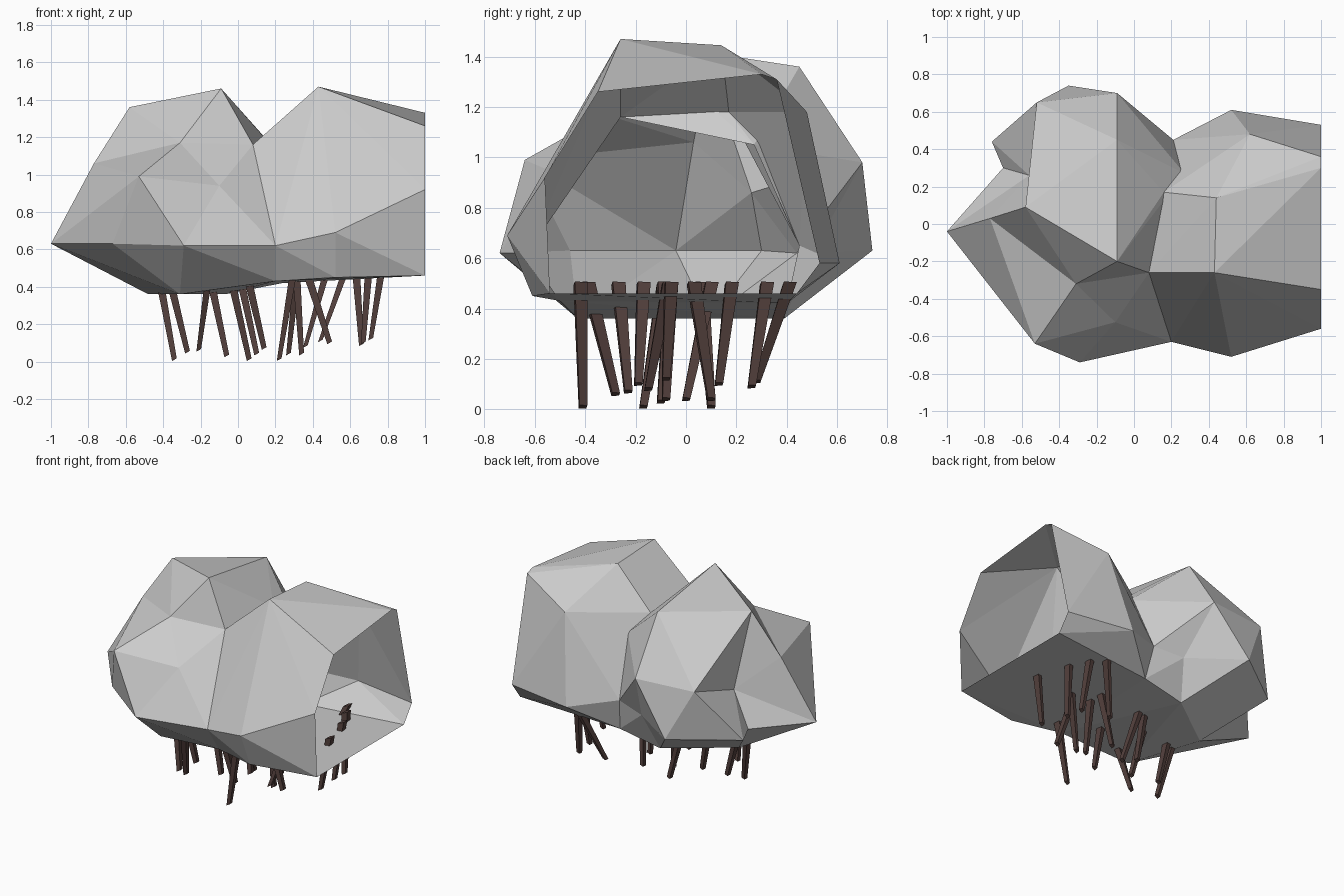
import bpy, bmesh
from mathutils import Vector

if "Cube" in bpy.data.objects:
    bpy.data.objects.remove(bpy.data.objects["Cube"])


def finish(name, bm, mat=None):
    bmesh.ops.recalc_face_normals(bm, faces=bm.faces)
    me = bpy.data.meshes.new(name)
    bm.to_mesh(me)
    bm.free()
    ob = bpy.data.objects.new(name, me)
    bpy.context.collection.objects.link(ob)
    if mat:
        me.materials.append(mat)
    return ob


def hull(points):
    bm = bmesh.new()
    for p in points:
        bm.verts.new(p)
    bmesh.ops.convex_hull(bm, input=bm.verts[:])
    loose = [v for v in bm.verts if not v.link_faces]
    bmesh.ops.delete(bm, geom=loose, context='VERTS')
    return bm


def dent(bm, rim, point):
    """Replace the faces spanned by the rim points with a fan to one point."""
    on_rim = {v for v in bm.verts if any((v.co - Vector(p)).length < .001 for p in rim)}
    faces = [f for f in bm.faces if set(f.verts) <= on_rim]
    inside = set(faces)
    edges = [e for e in {e for f in faces for e in f.edges}
             if sum(f in inside for f in e.link_faces) == 1]
    pairs = [tuple(e.verts) for e in edges]
    bmesh.ops.delete(bm, geom=faces, context='FACES_ONLY')
    v = bm.verts.new(point)
    for a, b in pairs:
        bm.faces.new((a, b, v))
    stray = [e for e in bm.edges if not e.link_faces]
    bmesh.ops.delete(bm, geom=stray, context='EDGES')


# seam shared by the two clumps
seam = [(.08, -.26, 1.16), (.16, .17, 1.18), (.27, .27, 1.05), (.21, .45, .65),
        (.24, .4, .42), (.2, -.5, .43), (.2, -.63, .62)]

# left foliage clump: faceted shell open at the seam, with dented facets
left_tip, left_mid, left_top = (-1, -.04, .63), (-.77, .03, 1.06), (-.58, .09, 1.36)
peak, front_top, front_low = (-.09, -.2, 1.46), (-.53, -.64, .99), (-.29, -.74, .62)
back_top, back_left, base_left = (-.52, .65, .98), (-.76, .44, .62), (-.48, .09, .36)
back_mid, back_low, base_back = (-.09, .7, .98), (-.35, .74, .63), (-.07, .39, .36)
bm = hull([left_tip, left_mid, left_top, peak, front_top, front_low, back_top,
           back_left, base_left, back_mid, back_low, base_back,
           (-.09, .45, 1.36), (-.31, -.43, .36), (-.67, -.46, .63)] + seam)
bmesh.ops.delete(bm, geom=[f for f in bm.faces if all(v.co.x > .05 for v in f.verts)],
                 context='FACES')
notch, front_valley = (-.56, .26, .86), (-.31, -.32, 1.17)
dent(bm, [left_mid, left_top, peak, front_top, seam[0], seam[6]], front_valley)
dent(bm, [front_valley, front_top, front_low, seam[0], seam[6]], (-.1, -.525, .94))
dent(bm, [left_tip, left_mid, left_top, back_top, back_left], notch)
dent(bm, [left_tip, back_left, base_left, notch], (-.70, .30, .63))
dent(bm, [back_mid, back_low, base_back, seam[3], seam[4]], (0, .5, .62))
finish("left_foliage", bm)

# right foliage clump: shell open at x = 1 and at the seam
opening = [(-.35, 1.26), (.3, 1.33), (.36, 1.31), (.53, .58),
           (.44, .46), (-.54, .46), (-.56, .92)]
bm = hull([(1, y, z) for y, z in opening] + seam +
          [(.43, -.26, 1.47), (.44, .14, 1.445), (.62, .48, 1.18), (.52, .61, .58),
           (.52, -.71, .69), (.52, -.61, .45)])
gone = [f for f in bm.faces
        if all(v.co.x > .99 for v in f.verts) or all(v.co.x < .3 for v in f.verts)]
bmesh.ops.delete(bm, geom=gone, context='FACES')
finish("right_foliage", bm)

# tapered stems: top x, top y, foot x, foot y, foot z
bark = bpy.data.materials.new("bark")
bark.diffuse_color = (.085, .05, .045, 1)
bark.use_nodes = True
bark.node_tree.nodes["Principled BSDF"].inputs["Base Color"].default_value = bark.diffuse_color
stems = [(-.43, -.09, -.34, -.17, .01), (-.38, -.09, -.27, -.08, .05),
         (-.15, -.39, -.21, -.28, .06), (-.16, -.06, -.06, -.1, .03),
         (-.05, .06, .06, .1, .01), (0, .1, .1, .0, .04),
         (.04, -.27, .14, -.23, .07), (.3, -.42, .22, -.41, .01),
         (.32, .03, .27, .1, .04), (.31, -.06, .34, -.08, .04),
         (.48, -.07, .36, -.15, .08), (.36, -.17, .49, -.19, .1),
         (.58, .41, .44, .28, .11), (.63, .32, .66, .26, .09),
         (.7, .18, .67, .13, .1), (.77, -.06, .71, -.08, .12)]
for i, (x0, y0, x1, y1, z1) in enumerate(stems):
    bm = bmesh.new()
    rings = []
    for x, y, z, r in ((x0, y0, .5, .03), (x1, y1, z1, .018)):
        rings.append([bm.verts.new((x + sx * r, y + sy * r, z + sx * .01))
                      for sx, sy in ((-.7, -.9), (.7, -.7), (.5, 1), (-.6, .8))])
    for k in range(4):
        n = (k + 1) % 4
        bm.faces.new((rings[0][k], rings[0][n], rings[1][n], rings[1][k]))
    bm.faces.new(rings[0])
    bm.faces.new(rings[1])
    finish(f"stem_{i + 1}", bm, bark)
